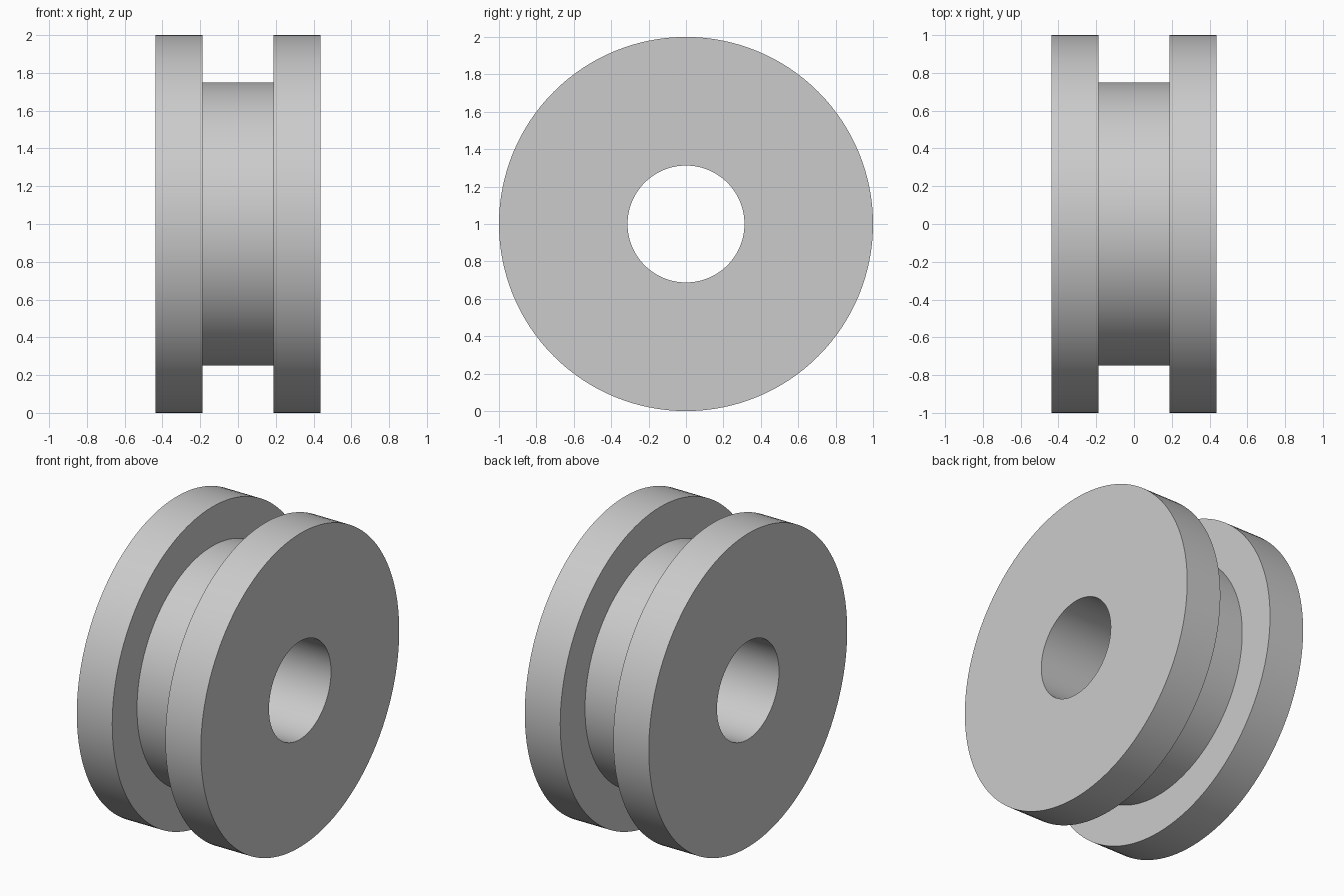
import bpy
import bmesh
import math
from mathutils import Matrix, Vector

cube = bpy.data.objects.get("Cube")
if cube:
    bpy.data.objects.remove(cube, do_unlink=True)

SEGMENTS = 128
RIM, HUB, BORE = 1.0, 0.75, 0.3125      # radii
OUTER, INNER = 0.4375, 0.1875           # flange faces along the axle

# Plain grey material
grey = bpy.data.materials.new("plain_grey")
grey.use_nodes = True
colour = (0.6, 0.6, 0.6, 1.0)
grey.diffuse_color = colour
grey.node_tree.nodes["Principled BSDF"].inputs["Base Color"].default_value = colour

# Closed half-section (x, radius): flange, groove, flange, bore
right_half = [(-OUTER, BORE), (-OUTER, RIM), (-INNER, RIM), (-INNER, HUB)]
profile = right_half + [(-x, r) for x, r in reversed(right_half)]

# Turn the section about the axle
bm = bmesh.new()
rings = []
for i in range(SEGMENTS):
    turn = Matrix.Rotation(math.tau * i / SEGMENTS, 3, 'X')
    rings.append([bm.verts.new(turn @ Vector((x, 0, r)) + Vector((0, 0, RIM)))
                  for x, r in profile])
for i, ring in enumerate(rings):
    following = rings[(i + 1) % SEGMENTS]
    for j in range(len(profile)):
        k = (j + 1) % len(profile)
        bm.faces.new((ring[j], ring[k], following[k], following[j]))
bmesh.ops.recalc_face_normals(bm, faces=bm.faces)

mesh = bpy.data.meshes.new("grooved_wheel")
bm.to_mesh(mesh)
bm.free()
mesh.materials.append(grey)
wheel = bpy.data.objects.new("grooved_wheel", mesh)
bpy.context.collection.objects.link(wheel)

# Smooth round walls with crisp rims
bpy.ops.object.select_all(action='DESELECT')
wheel.select_set(True)
bpy.context.view_layer.objects.active = wheel
bpy.ops.object.shade_smooth_by_angle(angle=math.radians(30))
